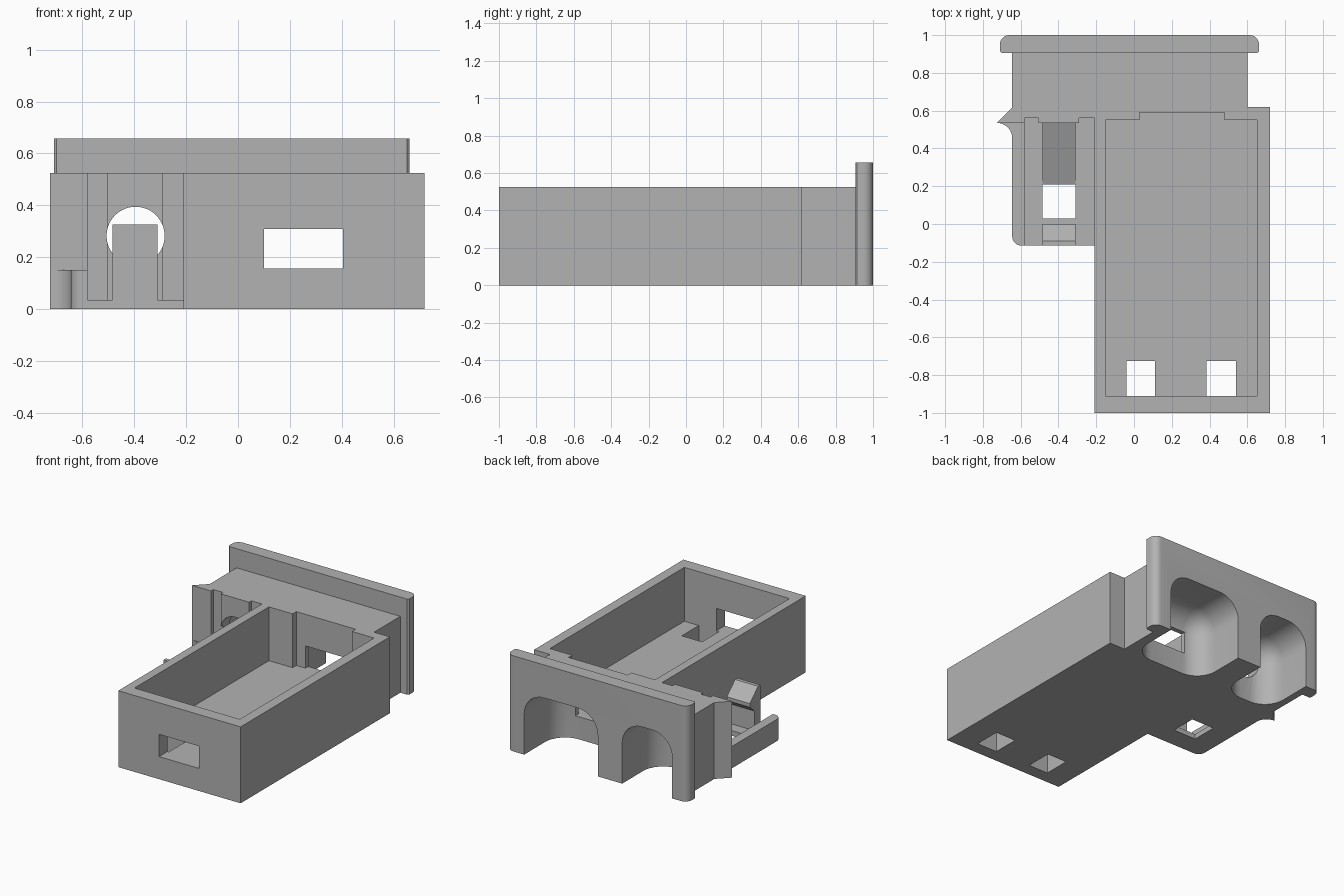
import bpy, bmesh, math
from mathutils import Vector

if "Cube" in bpy.data.objects:
    bpy.data.objects.remove(bpy.data.objects["Cube"], do_unlink=True)

grey = bpy.data.materials.new("light grey")
grey.use_nodes = True
grey.diffuse_color = (0.45, 0.45, 0.45, 1)
grey.node_tree.nodes["Principled BSDF"].inputs["Base Color"].default_value = (0.45, 0.45, 0.45, 1)


def finish(name, bm):
    bmesh.ops.recalc_face_normals(bm, faces=bm.faces)
    me = bpy.data.meshes.new(name)
    bm.to_mesh(me)
    bm.free()
    me.materials.append(grey)
    ob = bpy.data.objects.new(name, me)
    bpy.context.collection.objects.link(ob)
    return ob


def prism(name, pts, lo, hi, axis="z"):
    """Extrude a 2D outline along z, along x (points are y, z) or along y (points are x, z)."""
    place = {"z": lambda p, h: (p[0], p[1], h),
             "x": lambda p, h: (h, p[0], p[1]),
             "y": lambda p, h: (p[0], h, p[1])}[axis]
    bm = bmesh.new()
    face = bm.faces.new([bm.verts.new(place(p, lo)) for p in pts])
    top = bmesh.ops.extrude_face_region(bm, geom=[face])["geom"]
    shift = Vector(place((0, 0), hi - lo))
    bmesh.ops.translate(bm, vec=shift, verts=[v for v in top if isinstance(v, bmesh.types.BMVert)])
    return finish(name, bm)


def box(name, x, y, z, radius=0):
    bm = bmesh.new()
    bmesh.ops.create_cube(bm, size=1)
    for v in bm.verts:
        v.co = [r[0] if c < 0 else r[1] for c, r in zip(v.co, (x, y, z))]
    if radius:
        bmesh.ops.bevel(bm, geom=list(bm.edges), offset=radius, segments=8,
                        profile=0.5, affect="EDGES", clamp_overlap=True)
    return finish(name, bm)


def arc(cx, cy, r, a0, a1, n=8):
    return [(cx + r * math.cos(math.radians(a0 + (a1 - a0) * i / n)),
             cy + r * math.sin(math.radians(a0 + (a1 - a0) * i / n))) for i in range(n + 1)]


def combine(target, tool, operation):
    mod = target.modifiers.new(tool.name, "BOOLEAN")
    mod.operation, mod.solver, mod.object = operation, "EXACT", tool
    tool.hide_render = True
    bpy.ops.object.select_all(action="DESELECT")
    bpy.context.view_layer.objects.active = target
    target.select_set(True)
    bpy.ops.object.modifier_apply(modifier=mod.name)
    bpy.data.objects.remove(tool, do_unlink=True)


# Body outline: long tray, rear block, side fin and clip shelf
outline = [(-0.21, -1), (0.72, -1), (0.72, 0.62), (0.60, 0.62), (0.60, 0.95),
           (-0.645, 0.95), (-0.645, 0.615), (-0.725, 0.535)]
outline += arc(-0.725, 0.455, 0.08, 80, 0)
outline += arc(-0.595, -0.065, 0.05, 180, 270)
outline += [(-0.21, -0.115)]
housing = prism("housing", outline, 0, 0.525)

# Rear flange with rounded outer corners
flange = [(-0.70, 0.905), (-0.71, 0.915)] + arc(-0.66, 0.95, 0.05, 180, 90)
flange += arc(0.612, 0.95, 0.05, 90, 0) + [(0.662, 0.915), (0.652, 0.905)]
combine(housing, prism("flange", flange, 0, 0.657), "UNION")

# Tray cavity with a recess in its rear wall
cavity = [(-0.15, -0.91), (0.65, -0.91), (0.65, 0.55), (0.48, 0.55),
          (0.48, 0.59), (0.03, 0.59), (0.03, 0.55), (-0.15, 0.55)]
cutters = [prism("cavity_cutter", cavity, 0.155, 1)]

# Space above the shelf, with two grooves in the wall behind it
shelf = [(-0.58, -0.3), (-0.21, -0.3), (-0.21, 0.56), (-0.29, 0.56), (-0.29, 0.535),
         (-0.505, 0.535), (-0.505, 0.56), (-0.58, 0.56)]
cutters.append(prism("shelf_cutter", shelf, 0.035, 1))
cutters.append(box("low_wall_cutter", (-0.9, -0.57), (-0.3, 0.535), (0.15, 1)))

# Rounded rear sockets, open below
for x0, x1 in ((-0.03, 0.53), (-0.595, -0.215)):
    cutters.append(box("socket_cutter", (x0, x1), (0.62, 1.5), (-0.5, 0.43), 0.15))

# Window through both tray ends, round port, floor openings
cutters.append(box("window_cutter", (0.10, 0.405), (-1.2, 0.85), (0.155, 0.308)))
cutters.append(prism("port_cutter", arc(-0.395, 0.282, 0.112, 0, 352.5, 47), 0.45, 0.8, "y"))
for x0, x1, y0, y1 in ((-0.04, 0.11, -0.91, -0.725), (0.385, 0.54, -0.91, -0.725),
                       (-0.485, -0.31, 0.03, 0.21)):
    cutters.append(box("floor_cutter", (x0, x1), (y0, y1), (-0.1, 0.3)))
for cutter in cutters:
    combine(housing, cutter, "DIFFERENCE")

# Spring clip with a hooked nose, and the ramp leading up to the port
hook = [(-0.115, 0.01), (-0.115, 0.325), (-0.09, 0.325), (0, 0.24),
        (0, 0.215), (-0.05, 0.17), (-0.05, 0.01)]
clip = prism("clip", hook, -0.485, -0.31, "x")
ramp = prism("ramp", [(0.21, 0.01), (0.21, 0.035), (0.55, 0.165), (0.55, 0.01)], -0.485, -0.31, "x")

bpy.ops.object.select_all(action="DESELECT")
for ob in (housing, clip, ramp):
    ob.select_set(True)
bpy.context.view_layer.objects.active = housing
bpy.ops.object.shade_smooth_by_angle(angle=math.radians(30))
